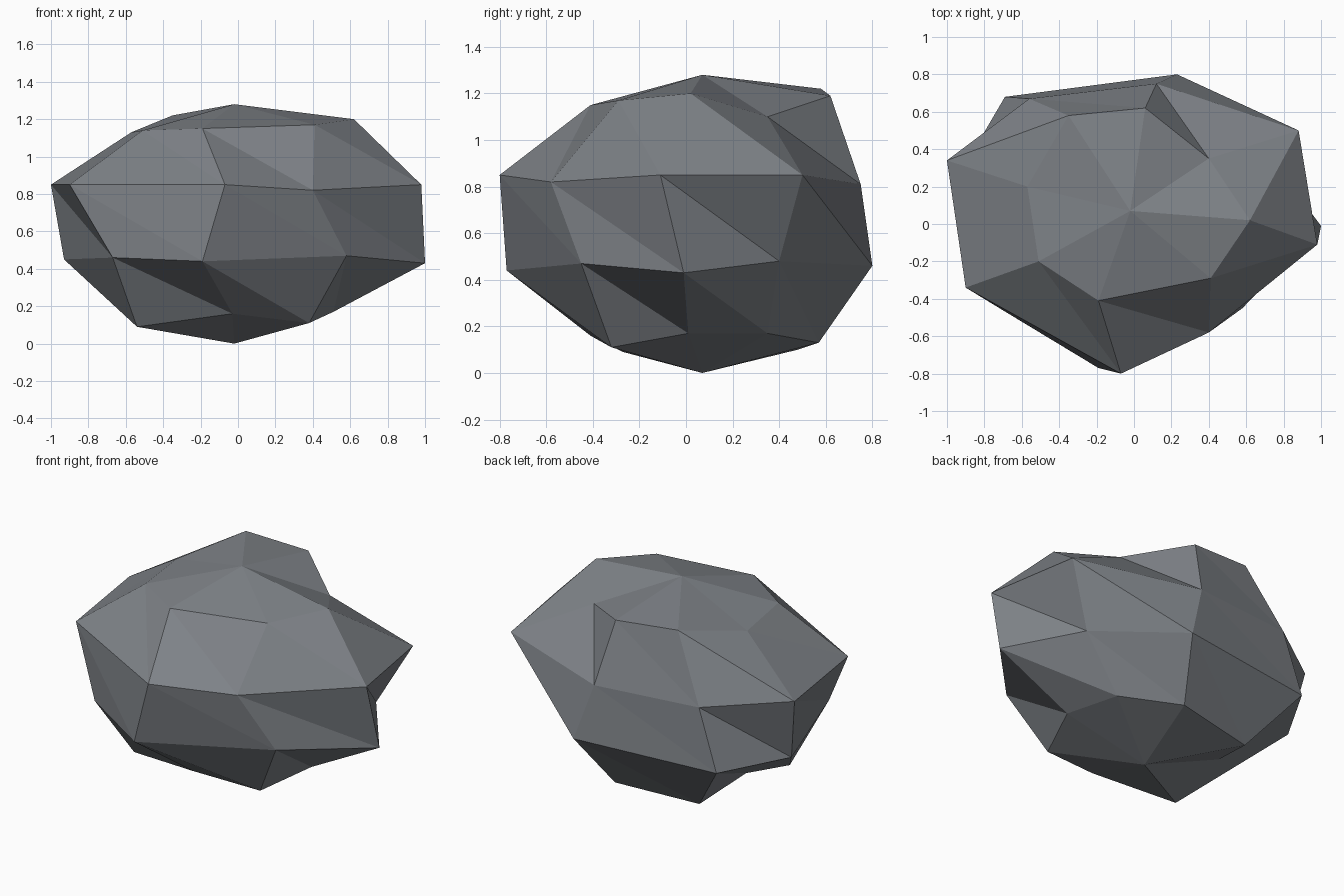
import bpy
import bmesh

# Remove the default object
cube = bpy.data.objects.get("Cube")
if cube:
    bpy.data.objects.remove(cube, do_unlink=True)


def make_material(name, color):
    material = bpy.data.materials.new(name)
    material.use_nodes = True
    material.diffuse_color = color
    shader = material.node_tree.nodes["Principled BSDF"]
    shader.inputs["Base Color"].default_value = color
    shader.inputs["Roughness"].default_value = 0.9
    return material


# Irregular cross-sections of the boulder, each running round from its left side
shoulder = [(.62, .02, 1.2), (.4, .35, 1.1), (.06, .62, 1.19), (-.35, .58, 1.22),
            (-.57, .2, 1.13), (-.51, -.2, 1.14), (-.19, -.41, 1.15), (.41, -.29, 1.17)]
upper_belt = [(.98, -.11, .85), (.88, .5, .85), (.12, .75, .81), (-.56, .67, .82),
              (-1, .34, .85), (-.9, -.34, .85), (-.07, -.8, .85), (.4, -.58, .82)]
lower_belt = [(1, -.01, .43), (.69, .4, .48), (.23, .8, .46), (-.69, .68, .44),
              (-.93, .27, .45), (-.67, -.48, .46), (-.19, -.77, .44), (.58, -.45, .47)]
underside = [(.51, .01, .17), (.42, .35, .17), (.1, .57, .13), (-.43, .48, .1),
             (-.52, .14, .19), (-.54, -.27, .09), (-.03, -.41, .16), (.38, -.32, .11)]


def build_boulder(name, sections, peak, base, material):
    """Skin the stacked sections with triangles and close both ends."""
    bm = bmesh.new()
    rings = [[bm.verts.new(point) for point in section] for section in sections]
    top, bottom = bm.verts.new(peak), bm.verts.new(base)
    count = len(rings[0])

    for i in range(count):
        j = (i + 1) % count
        # Crown and foot fans
        bm.faces.new((top, rings[0][i], rings[0][j]))
        bm.faces.new((bottom, rings[-1][j], rings[-1][i]))
        # Side facets, all split along the same diagonal
        for above, below in zip(rings, rings[1:]):
            bm.faces.new((above[i], below[i], below[j]))
            bm.faces.new((above[i], below[j], above[j]))

    bmesh.ops.recalc_face_normals(bm, faces=bm.faces[:])
    mesh = bpy.data.meshes.new(name)
    bm.to_mesh(mesh)
    bm.free()
    mesh.materials.append(material)
    boulder = bpy.data.objects.new(name, mesh)
    bpy.context.collection.objects.link(boulder)
    return boulder


# Boulder
stone = make_material("stone_grey", (.21, .225, .245, 1))
build_boulder("boulder", [shoulder, upper_belt, lower_belt, underside],
              (-.02, .07, 1.28), (-.02, .07, 0), stone)
